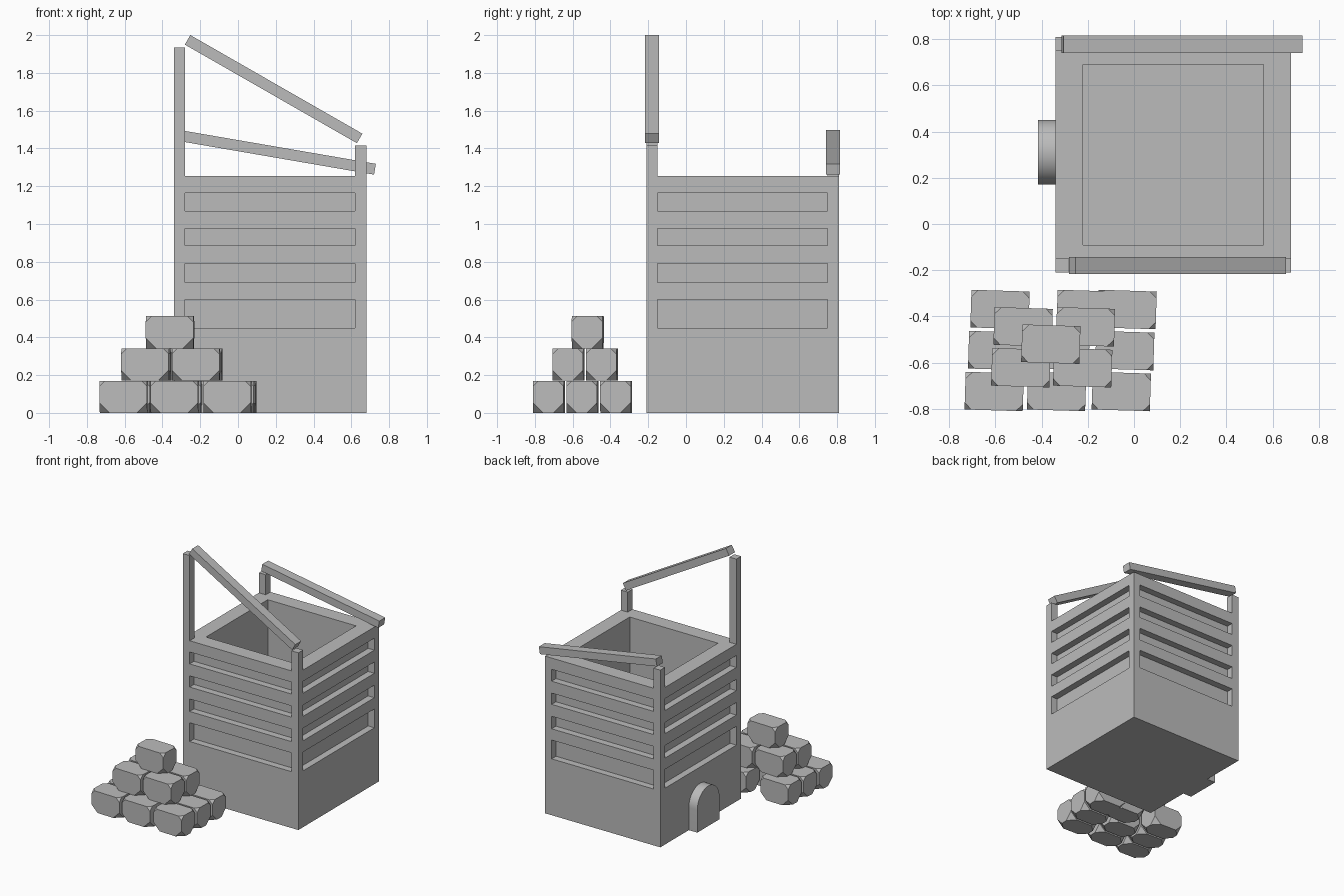
import bpy, bmesh, math
from mathutils import Vector, Matrix

if "Cube" in bpy.data.objects:
    bpy.data.objects.remove(bpy.data.objects["Cube"])

stone_grey = bpy.data.materials.new("stone_grey")
stone_grey.diffuse_color = (0.5, 0.5, 0.5, 1)
stone_grey.use_nodes = True
stone_grey.node_tree.nodes["Principled BSDF"].inputs["Base Color"].default_value = stone_grey.diffuse_color


def add_object(name, bm):
    bmesh.ops.recalc_face_normals(bm, faces=bm.faces)
    mesh = bpy.data.meshes.new(name)
    bm.to_mesh(mesh)
    bm.free()
    mesh.materials.append(stone_grey)
    obj = bpy.data.objects.new(name, mesh)
    bpy.context.collection.objects.link(obj)
    return obj


def add_box(bm, lo, hi):
    lo, hi = Vector(lo), Vector(hi)
    bmesh.ops.create_cube(bm, size=1, matrix=Matrix.Translation((lo + hi) / 2)
                          @ Matrix.Diagonal((*(hi - lo), 1)))


def box(name, lo, hi):
    bm = bmesh.new()
    add_box(bm, lo, hi)
    return add_object(name, bm)


# Tower extents, post thickness and rim thickness
X0, X1, Y0, Y1, TOP = -0.34, 0.68, -0.21, 0.81, 1.255
P, RIM = 0.06, 0.12

# Tower body with hollow top and recessed slots on all four sides
tower = box("tower_body", (X0, Y0, 0), (X1, Y1, TOP))
bm = bmesh.new()
add_box(bm, (X0 + RIM, Y0 + RIM, 0.3), (X1 - RIM, Y1 - RIM, TOP + 0.2))
for z0, z1 in ((0.45, 0.60), (0.69, 0.79), (0.885, 0.975), (1.07, 1.165)):
    for x0, x1 in ((X0 - 0.1, X0 + P - 0.005), (X1 - P + 0.005, X1 + 0.1)):
        add_box(bm, (x0, Y0 + P, z0), (x1, Y1 - P, z1))
    for y0, y1 in ((Y0 - 0.1, Y0 + P - 0.005), (Y1 - P + 0.005, Y1 + 0.1)):
        add_box(bm, (X0 + P, y0, z0), (X1 - P, y1, z1))
cutter = add_object("cutter", bm)
cutter.hide_render = True
mod = tower.modifiers.new("hollow", 'BOOLEAN')
mod.operation, mod.solver, mod.object = 'DIFFERENCE', 'EXACT', cutter
bpy.context.view_layer.objects.active = tower
bpy.ops.object.modifier_apply(modifier=mod.name)
bpy.data.objects.remove(cutter)

# Corner posts above the rim (the back right corner has none)
box("front_left_post", (X0, Y0, TOP), (X0 + P, Y0 + P, 1.935))
box("front_right_post", (X1 - P, Y0, TOP), (X1, Y0 + P, 1.415))
box("back_left_post", (X0, Y1 - P, TOP), (X0 + P, Y1, 1.415))


# Sloping beams resting on the posts
def beam(name, start, end, y, width=0.074, thick=0.058):
    (xa, za), (xb, zb) = start, end
    length = math.hypot(xb - xa, zb - za)
    angle = math.atan2(zb - za, xb - xa)
    bm = bmesh.new()
    bmesh.ops.create_cube(bm, size=1, matrix=Matrix.Translation(((xa + xb) / 2, y, (za + zb) / 2))
                          @ Matrix.Rotation(-angle, 4, 'Y')
                          @ Matrix.Diagonal((length, width, thick, 1)))
    add_object(name, bm)


beam("front_beam", (-0.267, 1.975), (0.644, 1.453), -0.18)
beam("back_beam", (-0.309, 1.468), (0.725, 1.29), 0.778)

# Arched door block on the left side
R, YC, HEIGHT, SEG = 0.14, 0.31, 0.32, 24
bm = bmesh.new()
profile = [(YC + R, 0)]
profile += [(YC + R * math.cos(math.pi * i / SEG), HEIGHT - R + R * math.sin(math.pi * i / SEG))
            for i in range(SEG + 1)]
profile += [(YC - R, 0)]
face = bm.faces.new([bm.verts.new((X0 + 0.02, y, z)) for y, z in profile])
ext = bmesh.ops.extrude_face_region(bm, geom=[face])
bmesh.ops.translate(bm, vec=(-0.095, 0, 0),
                    verts=[v for v in ext["geom"] if isinstance(v, bmesh.types.BMVert)])
door = add_object("arched_door", bm)
bpy.context.view_layer.objects.active = door
door.select_set(True)
bpy.ops.object.shade_smooth_by_angle(angle=math.radians(30))
door.select_set(False)


# Chiselled stone: a box with its eight corners cut, more at the bottom
def stone(name, cx, cy, z):
    size = Vector((0.252, 0.163, 0.17))
    bm = bmesh.new()
    bmesh.ops.create_cube(bm, size=1, matrix=Matrix.Diagonal((*size, 1)))
    for sx in (-1, 1):
        for sy in (-1, 1):
            for sz in (-1, 1):
                cut = 0.03 if sz > 0 else 0.055
                corner = Vector((sx * size.x, sy * size.y, sz * size.z)) / 2
                bmesh.ops.bisect_plane(bm, geom=bm.verts[:] + bm.edges[:] + bm.faces[:],
                                       plane_co=corner - Vector((sx * cut, 0, 0)),
                                       plane_no=(sx, sy, sz), clear_outer=True)
                bmesh.ops.holes_fill(bm, edges=[e for e in bm.edges if e.is_boundary])
    bm.transform(Matrix.Translation((cx, cy, z + size.z / 2))
                 @ Matrix.Rotation(math.radians(-1.8), 4, 'Z'))
    add_object(name, bm)


# Stone pile: layers of rows, each row given as y and the x centres
layers = (
    ((-0.725, (-0.605, -0.335, -0.055)),
     (-0.548, (-0.59, -0.32, -0.04)),
     (-0.37, (-0.58, -0.207, -0.03))),
    ((-0.622, (-0.49, -0.222)), (-0.445, (-0.48, -0.21))),
    ((-0.52, (-0.36,)),),
)
count = 0
for level, rows in enumerate(layers):
    for y, xs in rows:
        for x in xs:
            count += 1
            stone(f"stone_{count:02d}", x, y, level * 0.171)
